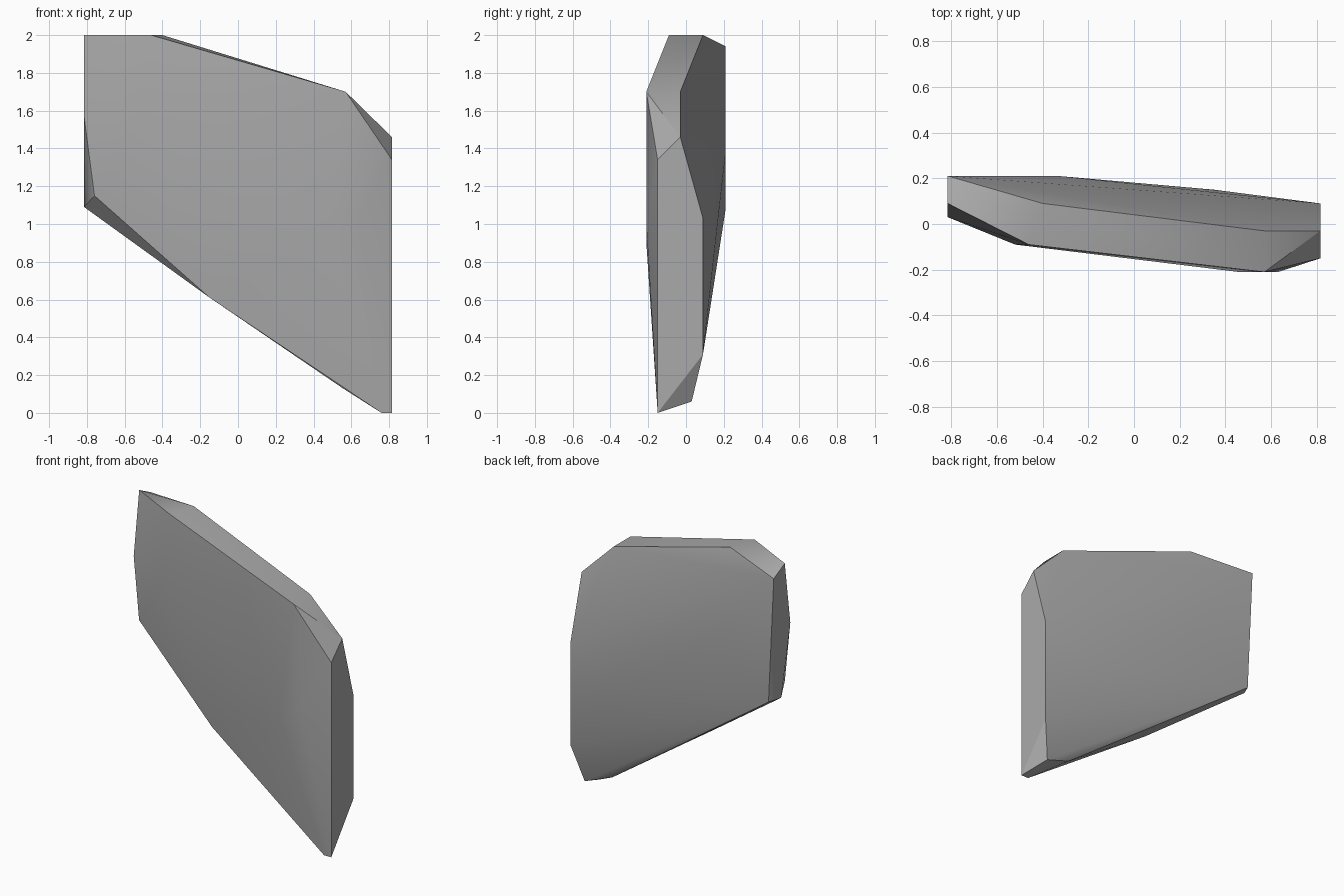
import bpy
import bmesh
import math

# Remove the default object only
default_cube = bpy.data.objects.get("Cube")
if default_cube:
    bpy.data.objects.remove(default_cube, do_unlink=True)


def make_material(name, grey):
    """Flat grey material, same colour in viewport and render."""
    material = bpy.data.materials.new(name)
    material.use_nodes = True
    colour = (grey, grey, grey, 1)
    material.diffuse_color = colour
    shader = material.node_tree.nodes["Principled BSDF"]
    shader.inputs["Base Color"].default_value = colour
    return material


def make_chiselled_stone(name, corners, material, smooth_angle):
    """Wrap flat chiselled facets around a set of corners."""
    bm = bmesh.new()
    for corner in corners:
        bm.verts.new(corner)
    hull = bmesh.ops.convex_hull(bm, input=bm.verts)
    leftovers = {item for item in hull["geom_interior"] + hull["geom_unused"]
                 if isinstance(item, bmesh.types.BMVert)}
    bmesh.ops.delete(bm, geom=list(leftovers), context="VERTS")
    # Merge coplanar triangles into clean facets
    bmesh.ops.dissolve_limit(bm, angle_limit=math.radians(1),
                             verts=bm.verts, edges=bm.edges)
    bmesh.ops.recalc_face_normals(bm, faces=bm.faces)

    mesh = bpy.data.meshes.new(name)
    bm.to_mesh(mesh)
    bm.free()
    mesh.materials.append(material)
    stone = bpy.data.objects.new(name, mesh)
    bpy.context.collection.objects.link(stone)

    # Soft broad faces, crisp chipped edges
    bpy.ops.object.select_all(action="DESELECT")
    stone.select_set(True)
    bpy.context.view_layer.objects.active = stone
    bpy.ops.object.shade_smooth_by_angle(angle=math.radians(smooth_angle))
    return stone


end = .815

# Tall flat end and short flat end, as (y, z)
tall_end = [(end, y, z) for y, z in (
    (-.15, 0), (-.15, 1.34), (-.03, 1.46), (.09, 1.03), (.09, .31))]
short_end = [(-end, y, z) for y, z in (
    (.09, 2), (.03, 1.57), (.13, 1.09), (.21, 1.94))]

# Sloping top edge and its chipped corner
top_edge = [(-.46, -.09, 2), (-.4, .09, 2), (.57, -.03, 1.7), (.57, -.21, 1.7)]

# Slightly bulged front and back
front_bulge = [(-.52, -.09, 1.56), (.46, -.21, .9), (.63, -.21, 1)]
back_bulge = [(-.33, .21, 1.38), (.35, .15, .85)]

# Slanted underside with its chipped corners
underside = [(.76, -.15, 0), (-.15, -.07, .61), (-.76, .01, 1.15),
             (-.775, .21, 1.08), (.555, .01, .13), (.75, .03, .06)]

stone_grey = make_material("stone grey", .4)
make_chiselled_stone(
    "stone_slab",
    tall_end + short_end + top_edge + front_bulge + back_bulge + underside,
    stone_grey, smooth_angle=30)
